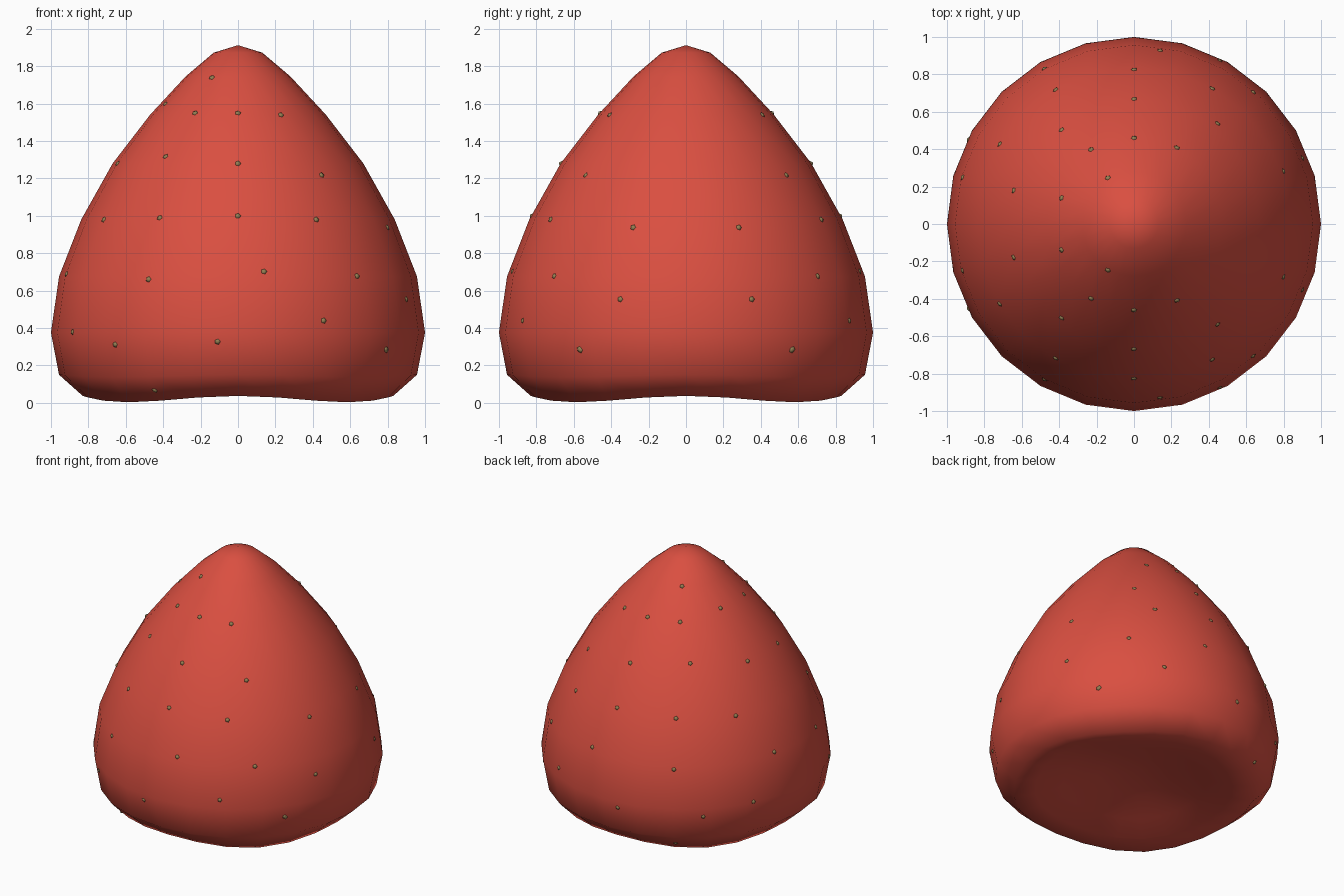
import bpy, bmesh, math
from mathutils import Vector

if "Cube" in bpy.data.objects:
    bpy.data.objects.remove(bpy.data.objects["Cube"])

def material(name, col):
    m = bpy.data.materials.new(name)
    m.diffuse_color = (*col, 1)
    m.use_nodes = True
    m.node_tree.nodes["Principled BSDF"].inputs["Base Color"].default_value = m.diffuse_color
    return m

red = material("berry red", (0.70, 0.078, 0.052))
tan = material("seed tan", (0.29, 0.21, 0.085))

# Body profile: radius, height, and how far the diagonals sag at that ring
PROFILE = [(0.13, 1.872, 0), (0.28, 1.745, 0), (0.47, 1.54, 0), (0.67, 1.28, 0),
           (0.838, 0.98, 0), (0.957, 0.675, 0), (1.0, 0.375, 0), (0.957, 0.15, 0.012),
           (0.83, 0.037, 0.034), (0.68, 0.045, 0.025), (0.49, 0.08, 0.01), (0.25, 0.125, 0)]
TOP, BOTTOM, SIDES = 1.912, 0.15, 24

def finish(bm, name, mat):
    me = bpy.data.meshes.new(name)
    bmesh.ops.recalc_face_normals(bm, faces=bm.faces)
    bm.to_mesh(me)
    bm.free()
    me.materials.append(mat)
    for p in me.polygons:
        p.use_smooth = True
    ob = bpy.data.objects.new(name, me)
    bpy.context.collection.objects.link(ob)
    return ob

# Berry body: revolved profile with a four-lobed hollow base
bm = bmesh.new()
rings = []
for r, z, sag in PROFILE:
    ring = []
    for i in range(SIDES):
        a = math.tau * i / SIDES
        ring.append(bm.verts.new((r * math.cos(a), r * math.sin(a),
                                  z - sag * (1 - math.cos(4 * a)) / 2)))
    rings.append(ring)
tip = bm.verts.new((0, 0, TOP))
hollow = bm.verts.new((0, 0, BOTTOM))
for i in range(SIDES):
    j = (i + 1) % SIDES
    bm.faces.new((tip, rings[0][i], rings[0][j]))
    bm.faces.new((hollow, rings[-1][j], rings[-1][i]))
    for a, b in zip(rings, rings[1:]):
        bm.faces.new((a[i], b[i], b[j], a[j]))
body = finish(bm, "berry_body", red)

# Seeds: small flecks snapped to the surface, mirrored front to back
FRONT = [(-.23, 1.55), (0, 1.55), (.23, 1.54), (-.39, 1.32), (0, 1.28), (.45, 1.22),
         (-.72, .98), (-.42, .99), (0, 1.0), (.42, .98), (-.48, .66), (.14, .705),
         (.64, .68), (-.66, .31), (-.11, .325), (.46, .44), (.80, .28), (-.44, .075),
         (-.89, .38), (-.14, 1.74)]
RIGHT = [(.285, .94), (.355, .555), (.575, .285)]
LEFT = [(.18, 1.28), (.14, 1.60), (.25, .69)]
aims = [(x, None, z) for x, z in FRONT]
aims += [(None, y, z) for y, z in RIGHT]

def radius(z):
    pts = [(0, TOP, 0)] + PROFILE[:9]
    for (r0, z0, _), (r1, z1, _) in zip(pts, pts[1:]):
        if z1 <= z <= z0:
            return r0 + (r1 - r0) * (z0 - z) / (z0 - z1)
    return pts[-1][0]

spots = []
for x, z in FRONT:
    spots.append((x, math.sqrt(max(0, radius(z) ** 2 - x * x)), z))
for side, rows in ((1, RIGHT), (-1, LEFT)):
    for y, z in rows:
        spots.append((side * math.sqrt(radius(z) ** 2 - y * y), y, z))

bm = bmesh.new()
for x, y, z in spots:
    for s in (-1, 1):
        ok, co, no, _ = body.closest_point_on_mesh(Vector((x, s * y, z)))
        rot = no.to_track_quat('Z', 'Y').to_matrix().to_4x4()
        new = bmesh.ops.create_icosphere(bm, subdivisions=1, radius=0.018)["verts"]
        for v in new:
            v.co = co - no * 0.008 + rot @ v.co
finish(bm, "seeds", tan)
